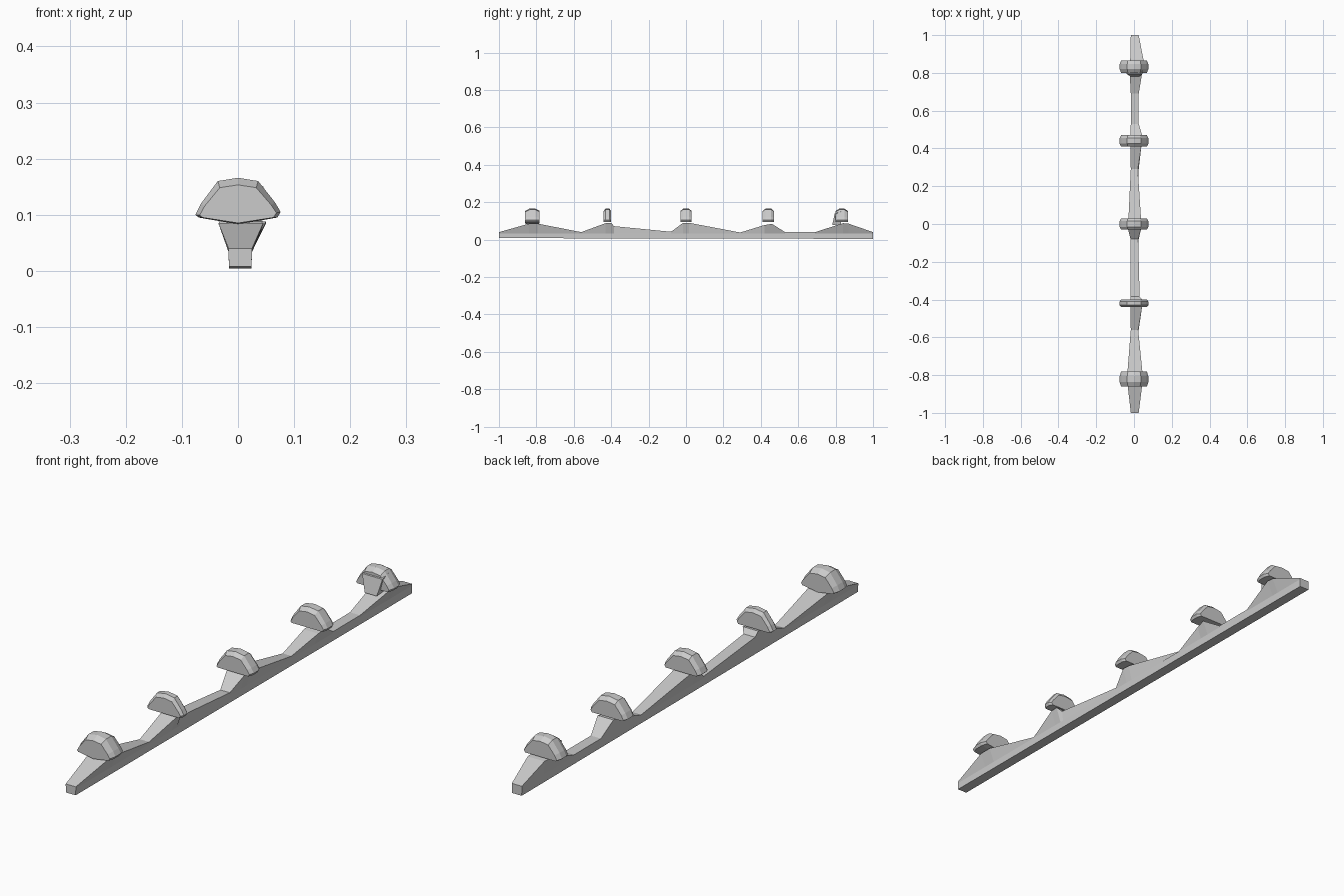
import bpy, bmesh


def loft(name, rings):
    """Skin matching closed rings of points and cap both ends."""
    bm = bmesh.new()
    vs = [[bm.verts.new(p) for p in r] for r in rings]
    n = len(vs[0])
    for a, b in zip(vs, vs[1:]):
        for i in range(n):
            j = (i + 1) % n
            bm.faces.new((a[i], a[j], b[j], b[i]))
    bm.faces.new(vs[0][::-1])
    bm.faces.new(vs[-1])
    bmesh.ops.recalc_face_normals(bm, faces=bm.faces)
    me = bpy.data.meshes.new(name)
    bm.to_mesh(me)
    bm.free()
    ob = bpy.data.objects.new(name, me)
    bpy.context.collection.objects.link(ob)
    return ob


# Base rail: y, top height, left and right edge of the top at each station
stations = [
    (-1.0, .04, -.017, .025), (-.84, .085, -.035, .045),
    (-.79, .085, -.035, .045), (-.56, .04, -.017, .022),
    (-.43, .088, -.02, .044), (-.40, .09, -.02, .044),
    (-.385, .072, -.018, .03), (-.08, .042, -.018, .022),
    (-.015, .09, -.035, .04), (.015, .09, -.03, .038),
    (.29, .038, -.017, .02), (.42, .078, -.02, .04),
    (.46, .084, -.02, .046), (.53, .04, -.017, .025),
    (.69, .04, -.017, .025), (.84, .088, -.025, .05),
    (.87, .085, -.02, .05), (1.0, .04, -.017, .025),
]
rings = []
for y, top, l, r in stations:
    m = min(.034, top - .004)
    b = .004 + .008 * (.5 - y / 2) * .5
    rings.append([(-.016, y, b), (.024, y, b), (.025, y, m),
                  (r, y, top), (l, y, top), (-.017, y, m)])
loft("base_rail", rings)

# Domed knobs: front, back, underside of the middle, ends pulled in along y
profile = [(-.076, .10), (-.066, .12), (-.036, .16), (0, .166), (.036, .16),
           (.066, .122), (.076, .105), (.07, .095), (0, .095), (-.07, .095)]


def knob(name, y0, y1, sag=0.0, soft=.25):
    d = y1 - y0
    rings = []
    for t, s in ((0, .82), (soft, 1), (1 - soft, 1), (1, .82)):
        ring = []
        for i, (x, z) in enumerate(profile):
            if i == 8:
                z -= sag
            ring.append((x * (.9 + .1 * (s == 1)), y0 + t * d,
                         .095 + (z - .095) * s))
        rings.append(ring)
    loft(name, rings)


knob("knob_1", -.86, -.782, .012, .3)
knob("knob_2", -.44, -.40)
knob("knob_3", -.03, .03)
knob("knob_4", .41, .47)
knob("knob_5", .80, .866, 0, .3)

# Sloping panel in front of the last knob
loft("last_knob_panel", [
    [(-.02, .782, .078), (.03, .782, .078), (.045, .795, .14), (-.04, .795, .14)],
    [(-.02, .83, .082), (.03, .83, .082), (.045, .83, .15), (-.04, .83, .15)]])
